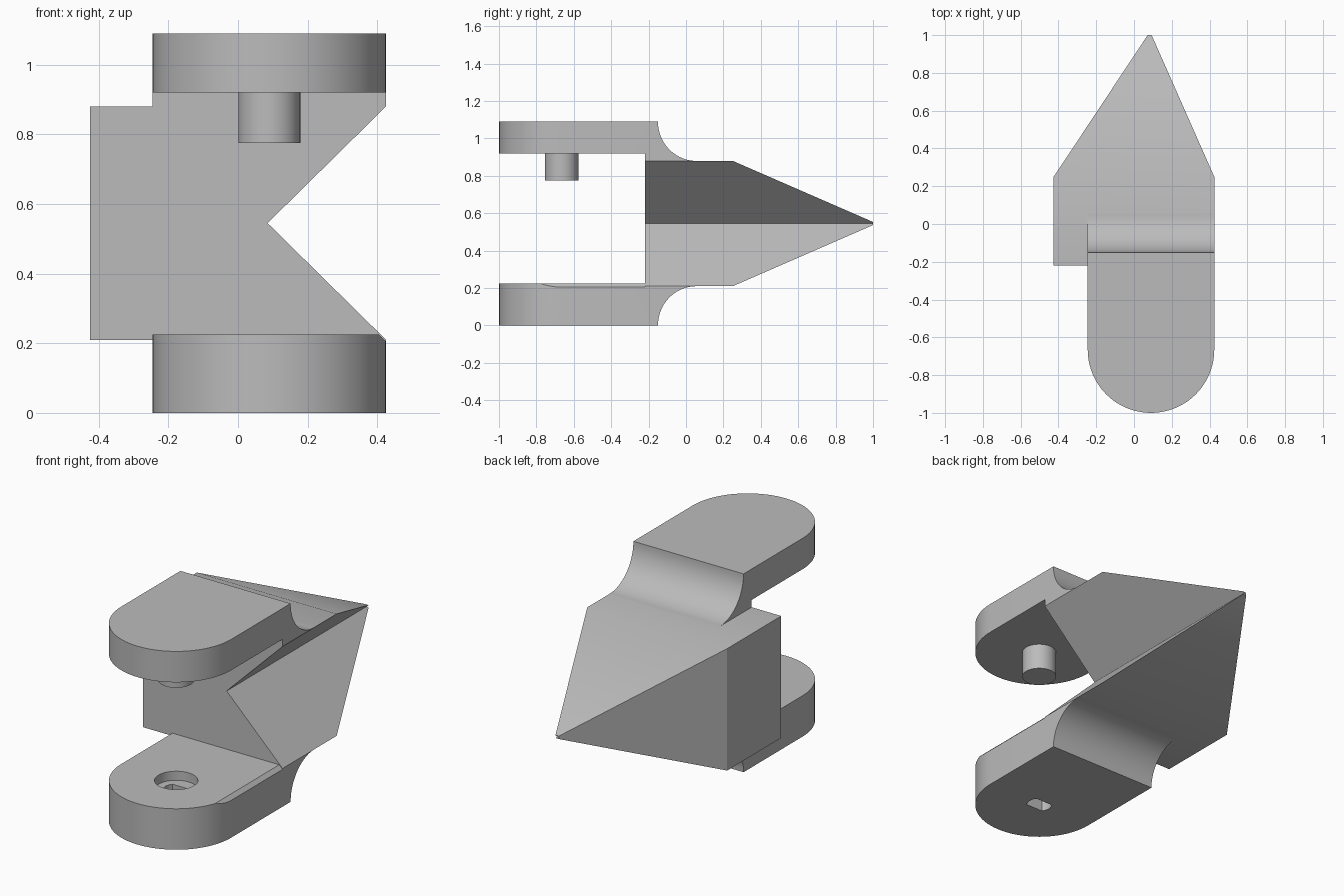
import bpy, bmesh, math

cube = bpy.data.objects.get("Cube")
if cube:
    bpy.data.objects.remove(cube, do_unlink=True)

grey = bpy.data.materials.new("plain_grey")
grey.use_nodes = True
GREY = (0.5, 0.5, 0.5, 1)
grey.diffuse_color = GREY
grey.node_tree.nodes["Principled BSDF"].inputs["Base Color"].default_value = GREY

# Shared dimensions
LEFT, RIGHT = -0.425, 0.425
ARM_X, ARM_R, PIVOT_Y = 0.09, 0.335, -0.665
LOW, MID, HIGH = 0.21, 0.545, 0.88
FRONT, BACK, TIP = -0.22, 0.25, 1.0
NOTCH_X, TOP = 0.085, 1.09


def loft(name, rings):
    """Skin a stack of matching closed rings and cap both ends."""
    bm = bmesh.new()
    rows = [[bm.verts.new(p) for p in ring] for ring in rings]
    n = len(rows[0])
    for a, b in zip(rows, rows[1:]):
        for i in range(n):
            j = (i + 1) % n
            bm.faces.new((a[i], a[j], b[j], b[i]))
    bm.faces.new(rows[0][::-1])
    bm.faces.new(rows[-1])
    bmesh.ops.recalc_face_normals(bm, faces=bm.faces[:])
    mesh = bpy.data.meshes.new(name)
    bm.to_mesh(mesh)
    bm.free()
    mesh.materials.append(grey)
    obj = bpy.data.objects.new(name, mesh)
    bpy.context.collection.objects.link(obj)
    return obj


def prism_z(name, pts, lo, hi):
    return loft(name, [[(x, y, z) for x, y in pts] for z in (lo, hi)])


def arc(cx, cy, rx, ry, start, end, steps):
    angles = [math.radians(start + (end - start) * i / steps) for i in range(steps + 1)]
    return [(cx + rx * math.cos(a), cy + ry * math.sin(a)) for a in angles]


def circle(r, steps=48):
    return arc(ARM_X, PIVOT_Y, r, r, 0, 360, steps)[:-1]


def activate(obj):
    bpy.ops.object.select_all(action='DESELECT')
    obj.select_set(True)
    bpy.context.view_layer.objects.active = obj


def cut(obj, cutter, operation='DIFFERENCE'):
    cutter.hide_render = True
    mod = obj.modifiers.new("cut", 'BOOLEAN')
    mod.operation = operation
    mod.solver = 'EXACT'
    mod.object = cutter
    activate(obj)
    bpy.ops.object.modifier_apply(modifier=mod.name)
    bpy.data.objects.remove(cutter, do_unlink=True)


def finish(obj):
    activate(obj)
    bpy.ops.object.shade_smooth_by_angle(angle=math.radians(30))


def arm(name, outer, inner, base):
    """Round-ended arm with a concave sweep running down to the body."""
    sweep = arc(0.055, outer, 0.205, abs(outer - base), 180, 270 if outer > base else 90, 20)
    side = [(-1.1, inner), (-1.1, outer)] + sweep + [(FRONT, base), (FRONT, inner)]
    obj = loft(name, [[(x, y, z) for y, z in side] for x in (-0.6, 0.6)])
    plan = arc(ARM_X, PIVOT_Y, ARM_R, ARM_R, 180, 360, 40)
    plan += [(ARM_X + ARM_R, 0.4), (ARM_X - ARM_R, 0.4)]
    cut(obj, prism_z("plan_cutter", plan, -0.5, 1.5), 'INTERSECT')
    return obj


# Notched body tapering to a blunt point
section = [(LEFT, LOW), (RIGHT, LOW), (NOTCH_X, MID), (RIGHT, HIGH), (LEFT, HIGH)]
body = loft("notched_body", [
    [(NOTCH_X + (x - NOTCH_X) * s, y, MID + (z - MID) * s) for x, z in section]
    for y, s in ((FRONT, 1), (BACK, 1), (TIP, 0.025))])

# Arms
upper = arm("upper_arm", TOP, 0.92, HIGH)
lower = arm("lower_arm", 0, 0.225, LOW)

# The notch clips the inner edge of the lower arm
notch = [(NOTCH_X, MID), (NOTCH_X + 0.5, MID - 0.5), (NOTCH_X + 0.5, MID)]
cut(lower, loft("notch_cutter", [[(x, y, z) for x, z in notch] for y in (-1.2, FRONT)]))

# Counterbore and flat-sided through hole
cut(lower, prism_z("counterbore_cutter", circle(0.108), 0.175, 0.4))
half = 38
slot = arc(ARM_X, PIVOT_Y, 0.065, 0.065, -half, half, 10)
slot += arc(ARM_X, PIVOT_Y, 0.065, 0.065, 180 - half, 180 + half, 10)
cut(lower, prism_z("slot_cutter", slot, -0.2, 0.3))

# Peg hanging from the upper arm
peg = prism_z("peg", circle(0.089), 0.775, 0.93)

for part in (body, upper, lower, peg):
    finish(part)
